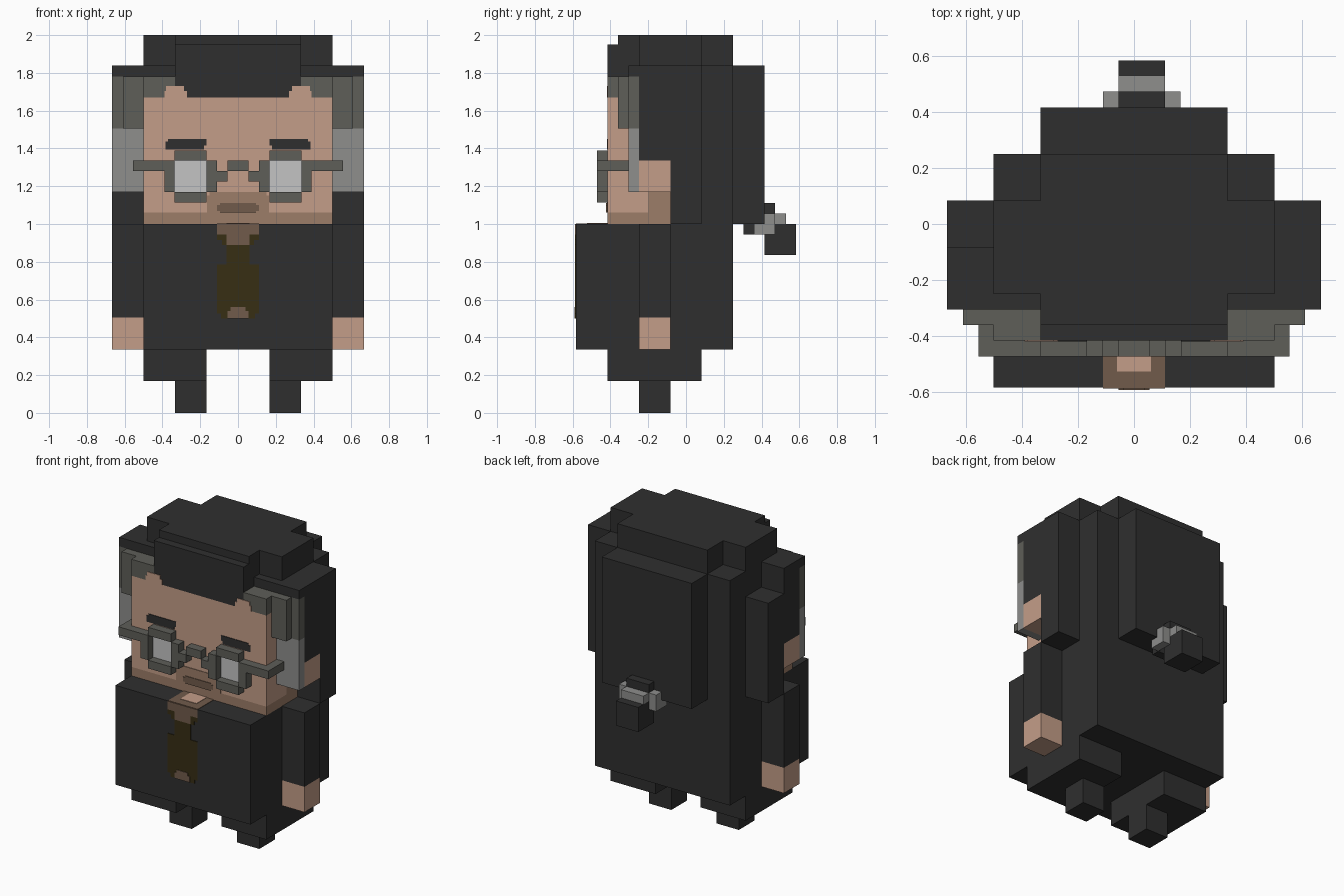
import bpy, bmesh

cube = bpy.data.objects.get("Cube")
if cube:
    bpy.data.objects.remove(cube, do_unlink=True)


def material(name, rgb):
    linear = [(c / 255 / 12.92) if c < 10.3 else ((c / 255 + 0.055) / 1.055) ** 2.4 for c in rgb]
    m = bpy.data.materials.new(name)
    m.use_nodes = True
    m.diffuse_color = (*linear, 1)
    m.node_tree.nodes["Principled BSDF"].inputs["Base Color"].default_value = (*linear, 1)
    return m


BLACK = material("black", (47, 47, 47))
DARK_GREY = material("dark grey", (94, 94, 88))
LIGHT_GREY = material("light grey", (142, 142, 140))
LENS = material("lens grey", (195, 195, 195))
SKIN = material("skin", (196, 157, 136))
STUBBLE = material("stubble", (156, 125, 104))
BROWN = material("brown", (113, 91, 75))
OLIVE = material("dark olive", (55, 46, 20))


def boxes(name, mat, *parts, mirror=False):
    """One object of boxes given as (x0, x1, y0, y1, z0, z1)."""
    bm = bmesh.new()
    parts = list(parts)
    if mirror:
        parts += [(-p[1], -p[0], *p[2:]) for p in parts]
    for x0, x1, y0, y1, z0, z1 in parts:
        cube = bmesh.ops.create_cube(bm, size=1)
        for v in cube["verts"]:
            v.co = ((x0 + x1) / 2 + v.co.x * (x1 - x0),
                    (y0 + y1) / 2 + v.co.y * (y1 - y0),
                    (z0 + z1) / 2 + v.co.z * (z1 - z0))
    mesh = bpy.data.meshes.new(name)
    bm.to_mesh(mesh)
    bm.free()
    mesh.materials.append(mat)
    bpy.context.collection.objects.link(bpy.data.objects.new(name, mesh))


def front_plates(name, mat, y, *rects, mirror=False, t=0.004):
    """Thin plates in front of a surface at y, given as (x0, x1, z0, z1)."""
    boxes(name, mat, *[(a, b, y - t, y, c, d) for a, b, c, d in rects], mirror=mirror)


# Body, legs and arms
boxes("torso", BLACK, (-.5, .5, -.583, .25, .335, 1))
boxes("upper_legs", BLACK, (.167, .5, -.415, .083, .17, .335), mirror=True)
boxes("feet", BLACK, (.167, .333, -.25, -.083, 0, .17), mirror=True)
boxes("sleeves", BLACK, (.5, .667, -.25, -.083, .505, 1), mirror=True)
boxes("hands", SKIN, (.5, .667, -.25, -.083, .335, .505), mirror=True)

# Open collar and tie
front_plates("collar_front", BROWN, -.583, (-.11, .11, .945, 1), (-.06, .06, .89, .945))
boxes("collar_top", BROWN, (-.11, .11, -.583, -.415, 1, 1.003))
boxes("collar_skin", SKIN, (-.06, .06, -.525, -.415, 1.003, 1.006))
front_plates("tie_knot", OLIVE, -.583, (.06, .11, .915, .945), (.06, .085, .89, .915), mirror=True)
front_plates("tie", OLIVE, -.583, (-.06, .06, .785, .89), (-.11, .11, .525, .785),
             (-.09, .09, .5, .525))
front_plates("tie_tip", BROWN, -.587, (-.055, .055, .5, .54), (-.04, .04, .54, .56))

# Head
boxes("face", SKIN, (-.5, .5, -.415, -.083, 1.17, 1.67), (-.5, .5, -.415, -.2, 1.06, 1.17))
boxes("jaw", STUBBLE, (-.5, .5, -.415, -.083, 1, 1.06), (-.5, .5, -.2, -.083, 1.06, 1.17))
boxes("ears", SKIN, (.5, .667, -.25, -.083, 1.17, 1.335), mirror=True)
front_plates("chin_stubble", STUBBLE, -.415, (-.165, .165, 1.06, 1.15), (-.15, .15, 1.15, 1.17))
front_plates("mouth", BROWN, -.419, (-.11, .11, 1.07, 1.1), (-.095, .095, 1.06, 1.11))
front_plates("eyebrows", BLACK, -.415, (.167, .385, 1.415, 1.437), (.18, .385, 1.395, 1.415),
             (.167, .37, 1.437, 1.45), mirror=True)
front_plates("hairline_skin", SKIN, -.415, (.27, .39, 1.67, 1.705), (.285, .38, 1.705, 1.73),
             mirror=True)

# Hair
boxes("back_hair", BLACK, (-.5, .5, -.083, .25, 1, 1.84), (-.5, .5, -.305, -.083, 1.67, 1.84),
      (-.333, .333, .25, .415, 1, 1.84))
boxes("crown", BLACK, (-.333, .333, -.36, .25, 1.67, 2), (-.5, .5, -.25, .083, 1.84, 2))
boxes("fringe", BLACK, (-.333, .333, -.415, -.36, 1.67, 1.95))
boxes("side_hair", BLACK, (.5, .667, -.25, -.083, 1.335, 1.84),
      (.5, .667, -.305, -.25, 1.78, 1.84), mirror=True)
boxes("left_rear_side_hair", BLACK, (.5, .667, -.083, .083, 1, 1.84))
boxes("right_rear_side_hair", BLACK, (-.667, -.5, -.083, .083, 1, 1.67))
boxes("sideburns", LIGHT_GREY, (.5, .667, -.305, -.25, 1.17, 1.505), mirror=True)
boxes("temples", DARK_GREY, (.5, .667, -.305, -.25, 1.505, 1.78),
      (.5, .61, -.36, -.305, 1.505, 1.78), (.333, .5, -.415, -.305, 1.67, 1.78), mirror=True)

# Glasses
boxes("glasses_frame", DARK_GREY,
      (.167, .335, -.472, -.415, 1.335, 1.39), (.167, .335, -.472, -.415, 1.115, 1.17),
      (.11, .167, -.472, -.415, 1.17, 1.335), (.335, .39, -.472, -.415, 1.17, 1.335),
      (.055, .11, -.472, -.415, 1.225, 1.28),
      (.39, .555, -.472, -.415, 1.28, 1.335), (.5, .555, -.415, -.305, 1.28, 1.335), mirror=True)
boxes("glasses_bridge", DARK_GREY, (-.055, .055, -.472, -.415, 1.28, 1.335))
front_plates("lenses", LENS, -.415, (.167, .335, 1.17, 1.335), mirror=True)

# Small tied tail at the back
boxes("tail", BLACK, (-.055, .11, .415, .583, .835, 1))
boxes("tail_band", LIGHT_GREY, (-.055, .11, .415, .53, 1, 1.055),
      (-.11, -.055, .36, .472, .945, 1.055), (.11, .165, .36, .472, .945, 1.055))
boxes("tail_band_edges", BLACK, (-.055, .11, .415, .472, 1.055, 1.11),
      (-.055, .11, .305, .36, .945, 1))
